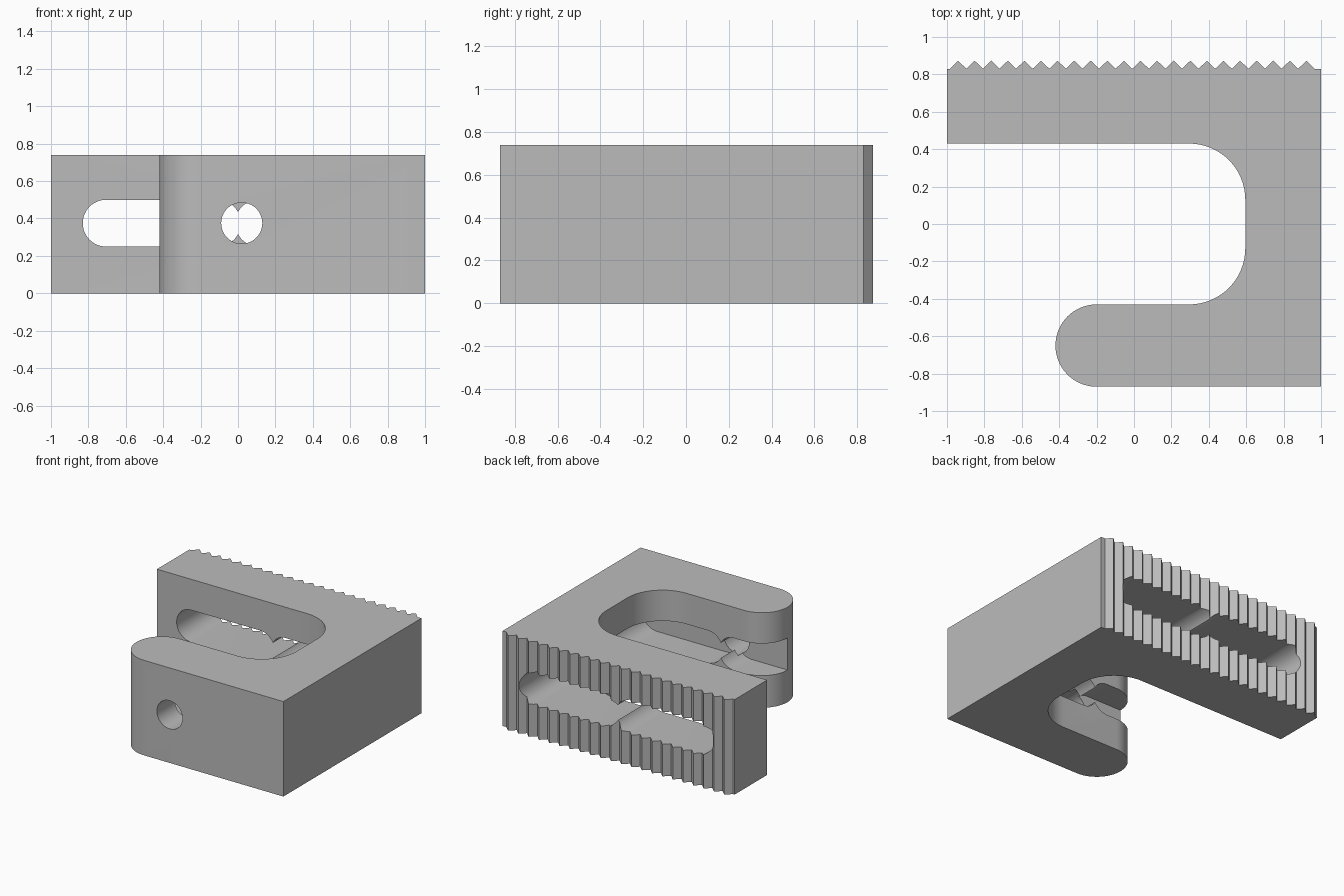
import bpy, bmesh
from math import cos, sin, radians

if "Cube" in bpy.data.objects:
    bpy.data.objects.remove(bpy.data.objects["Cube"], do_unlink=True)

HEIGHT = 0.74
MID = 0.375

grey = bpy.data.materials.new("plain grey")
grey.use_nodes = True
COLOUR = (0.5, 0.5, 0.5, 1)
grey.diffuse_color = COLOUR
grey.node_tree.nodes["Principled BSDF"].inputs["Base Color"].default_value = COLOUR


def arc(cx, cy, r, start, end, steps=16):
    """Points along an arc, angles in degrees."""
    angles = [radians(start + (end - start) * i / steps) for i in range(steps + 1)]
    return [(cx + r * cos(a), cy + r * sin(a)) for a in angles]


def prism(name, profile, to_3d, low, high):
    """Extrude a flat profile between two levels."""
    bm = bmesh.new()
    face = bm.faces.new([bm.verts.new(to_3d(u, v, low)) for u, v in profile])
    moved = bmesh.ops.extrude_face_region(bm, geom=[face])["geom"]
    offset = [b - a for a, b in zip(to_3d(0, 0, low), to_3d(0, 0, high))]
    bmesh.ops.translate(bm, vec=offset, verts=[g for g in moved if isinstance(g, bmesh.types.BMVert)])
    bmesh.ops.recalc_face_normals(bm, faces=bm.faces)
    mesh = bpy.data.meshes.new(name)
    bm.to_mesh(mesh)
    bm.free()
    mesh.materials.append(grey)
    obj = bpy.data.objects.new(name, mesh)
    bpy.context.collection.objects.link(obj)
    return obj


def upright(u, v, w):
    return (u, v, w)


def along_depth(u, v, w):
    return (u, w, v)


# Serrated back edge, running from right to left
PITCH = 0.0887
teeth = [(-0.985, 0.83)]
for i in range(22):
    start = -0.985 + i * PITCH
    teeth += [(start + PITCH / 2, 0.873), (start + PITCH, 0.83)]

# C-shaped outline: back wall, side column, front arm with rounded tip
outline = [(-1, 0.43), (-1, 0.83)] + teeth + [(1, 0.83), (1, -0.87)]
outline += arc(-0.2, -0.65, 0.22, 270, 90, 32)
outline += arc(0.295, -0.13, 0.3, -90, 0)
outline += arc(0.295, 0.13, 0.3, 0, 90)
body = prism("clamp_body", outline, upright, 0, HEIGHT)


def slot(name, x0, x1):
    """Round-ended slot reaching from the back into the front arm."""
    ends = arc(x0, MID, 0.125, 90, 270, 24) + arc(x1, MID, 0.125, -90, 90, 24)
    return prism(name, ends, along_depth, -0.65, 1)


# Two slots that meet in a cusp, and the round hole in the front arm
cutters = [
    slot("right_slot_cutter", -0.705, -0.11),
    slot("left_slot_cutter", 0.11, 0.705),
    prism("hole_cutter", arc(0.02, MID, 0.11, 0, 350, 35), along_depth, -1, -0.6),
]
bpy.context.view_layer.objects.active = body
for cutter in cutters:
    cutter.hide_render = True
    mod = body.modifiers.new(cutter.name, "BOOLEAN")
    mod.operation = "DIFFERENCE"
    mod.solver = "EXACT"
    mod.object = cutter
    bpy.ops.object.modifier_apply(modifier=mod.name)
    bpy.data.objects.remove(cutter, do_unlink=True)

# Smooth curves, sharp corners
bpy.ops.object.select_all(action="DESELECT")
body.select_set(True)
bpy.ops.object.shade_smooth_by_angle(angle=radians(30))
